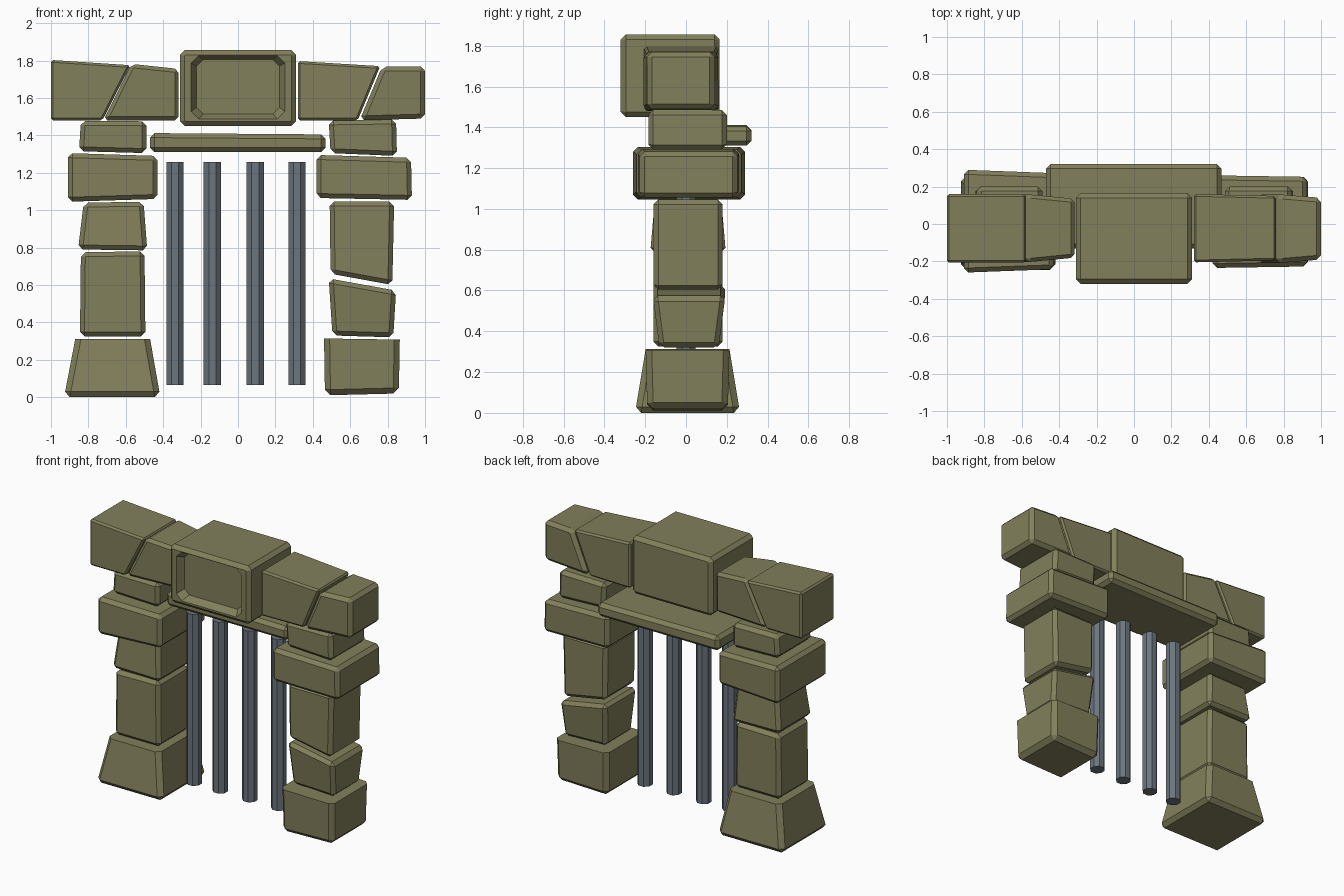
import bpy, bmesh, math

if "Cube" in bpy.data.objects:
    bpy.data.objects.remove(bpy.data.objects["Cube"])


def material(name, rgb):
    m = bpy.data.materials.new(name)
    m.diffuse_color = (*rgb, 1)
    m.use_nodes = True
    m.node_tree.nodes["Principled BSDF"].inputs["Base Color"].default_value = m.diffuse_color
    return m


STONE = material("olive stone", (0.225, 0.215, 0.105))
STEEL = material("grey steel", (0.15, 0.18, 0.21))


def finish(bm, name, mat):
    bmesh.ops.recalc_face_normals(bm, faces=bm.faces)
    me = bpy.data.meshes.new(name)
    bm.to_mesh(me)
    bm.free()
    me.materials.append(mat)
    ob = bpy.data.objects.new(name, me)
    bpy.context.collection.objects.link(ob)
    return ob


def loft(bm, rings):
    """Skin matching rings of points and cap both ends."""
    vs = [[bm.verts.new(p) for p in r] for r in rings]
    n = len(vs[0])
    for a, b in zip(vs, vs[1:]):
        for i in range(n):
            j = (i + 1) % n
            bm.faces.new((a[i], a[j], b[j], b[i]))
    bm.faces.new(vs[0])
    bm.faces.new(vs[-1])


def stone(name, quad, y0, y1, top=0, right=0, bevel=0.024, sharp_top=False):
    """Bevelled block: front quad (bl, br, tr, tl), inset in y at top or right."""
    inset = (0, right, right + top, top)
    front = [(x, y0 + d, z) for (x, z), d in zip(quad, inset)]
    back = [(x, y1 - d, z) for (x, z), d in zip(quad, inset)]
    bm = bmesh.new()
    loft(bm, [front, back])
    bm.verts.ensure_lookup_table()
    top_verts = {bm.verts[i] for i in (2, 3, 6, 7)}
    edges = [e for e in bm.edges
             if not (sharp_top and all(v in top_verts for v in e.verts))]
    bmesh.ops.bevel(bm, geom=edges, offset=bevel, segments=1, affect='EDGES')
    return finish(bm, name, STONE)


# Left pillar, bottom to top
stone("left_base", [(-.93, 0), (-.415, 0), (-.47, .312), (-.87, .312)],
      -.25, .265, top=.052, bevel=.03, sharp_top=True)
stone("left_shaft_stone", [(-.845, .325), (-.495, .325), (-.5, .78), (-.84, .775)], -.16, .18)
stone("left_neck_stone", [(-.855, .79), (-.485, .785), (-.505, 1.045), (-.825, 1.04)],
      -.175, .195, top=.022)
stone("left_capital", [(-.91, 1.045), (-.43, 1.06), (-.43, 1.29), (-.91, 1.305)],
      -.26, .29, right=.018)
stone("left_cap_stone", [(-.85, 1.315), (-.49, 1.305), (-.49, 1.475), (-.84, 1.478)], -.18, .2)

# Right pillar, bottom to top
stone("right_base", [(.465, .01), (.86, .02), (.865, .308), (.46, .314)],
      -.19, .205, top=-.008, bevel=.03, sharp_top=True)
stone("right_lower_stone", [(.505, .33), (.83, .32), (.845, .57), (.485, .635)],
      -.13, .16, top=-.033)
stone("right_shaft_stone", [(.495, .66), (.825, .6), (.835, 1.045), (.49, 1.045)], -.16, .18)
stone("right_capital", [(.42, 1.065), (.93, 1.055), (.925, 1.28), (.42, 1.295)],
      -.235, .26, right=.008)
stone("right_cap_stone", [(.495, 1.305), (.85, 1.29), (.845, 1.485), (.485, 1.48)], -.185, .2)

# Top course of slanted blocks
stone("top_outer_left", [(-1, 1.48), (-.725, 1.48), (-.575, 1.775), (-1, 1.803)],
      -.207, .16, bevel=.012)
stone("top_inner_left", [(-.72, 1.48), (-.318, 1.48), (-.318, 1.755), (-.57, 1.782)],
      -.205, .16, right=.025, bevel=.02)
stone("top_inner_right", [(.32, 1.48), (.64, 1.48), (.76, 1.77), (.32, 1.797)],
      -.205, .16, right=.01, bevel=.012)
stone("top_outer_right", [(.65, 1.48), (1, 1.49), (1, 1.768), (.77, 1.768)],
      -.21, .16, right=.02)

# Lintel slab
stone("lintel", [(-.47, 1.31), (.468, 1.31), (.468, 1.405), (-.47, 1.412)], -.13, .32)


# Keystone with a recessed front panel, skinned from chamfered rectangles
def chamfered(x, z0, z1, c, y):
    return [(-x + c, y, z0), (x - c, y, z0), (x, y, z0 + c), (x, y, z1 - c),
            (x - c, y, z1), (-x + c, y, z1), (-x, y, z1 - c), (-x, y, z0 + c)]


bm = bmesh.new()
loft(bm, [chamfered(.285, 1.475, 1.83, .004, .165),
          chamfered(.31, 1.45, 1.855, .025, .14),
          chamfered(.31, 1.45, 1.855, .025, -.295),
          chamfered(.285, 1.475, 1.83, .004, -.32),
          chamfered(.25, 1.487, 1.835 - .008, .04, -.32),
          chamfered(.222, 1.515, 1.805, .035, -.27)])
finish(bm, "keystone", STONE)

# Octagonal gate bars
for i, x in enumerate((-.337, -.137, .092, .315)):
    bm = bmesh.new()
    ring = [(math.radians(22.5 + 45 * k)) for k in range(8)]
    loft(bm, [[(x + .05 * math.cos(a), .05 * math.sin(a), z) for a in ring]
              for z in (.065, 1.257)])
    finish(bm, f"gate_bar_{i + 1}", STEEL)
